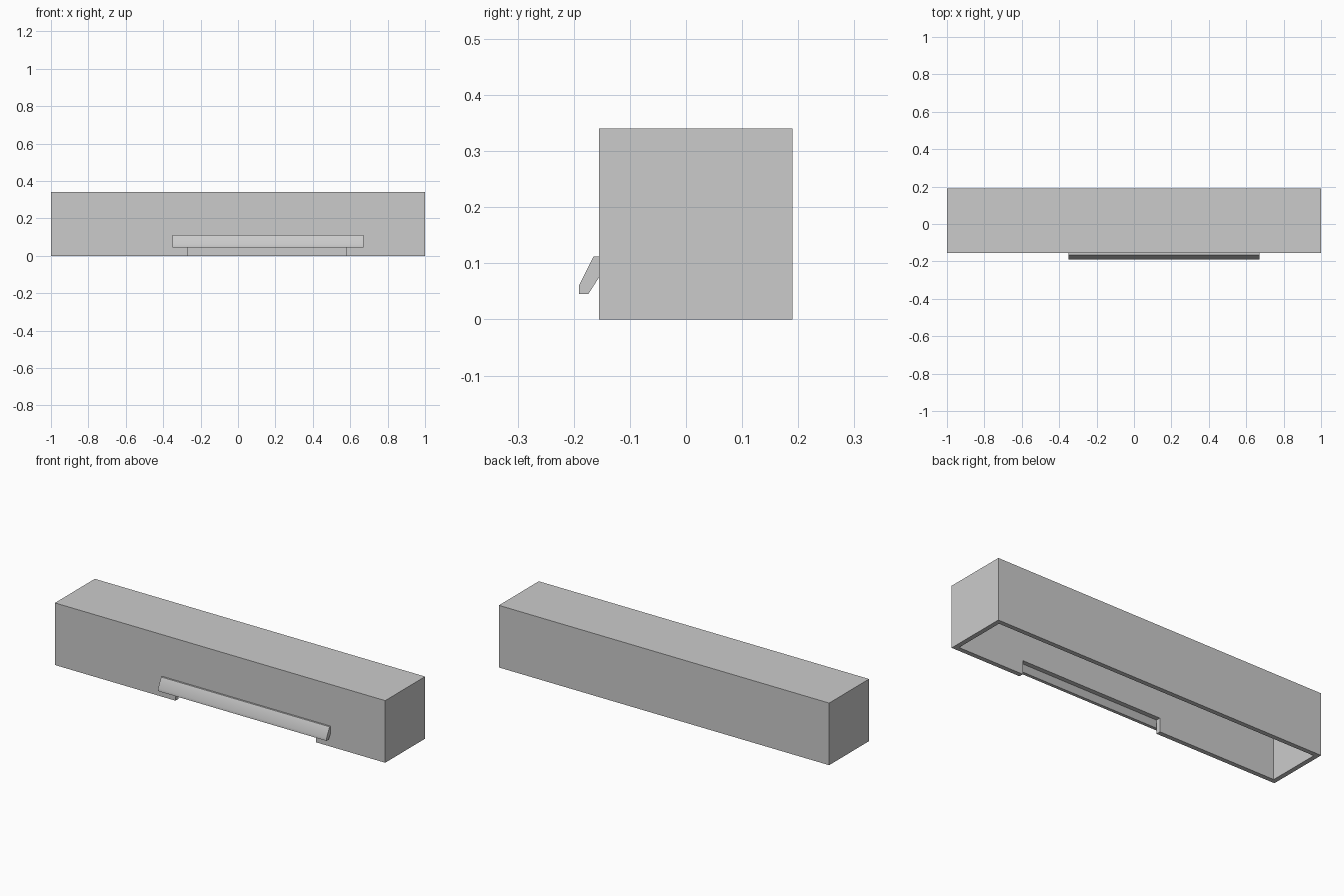
import bpy
import bmesh
import math

cube = bpy.data.objects.get("Cube")
if cube:
    bpy.data.objects.remove(cube, do_unlink=True)

WALL = 0.025
X, FRONT, BACK, TOP = 1.0, -0.155, 0.19, 0.34
NOTCH_TOP = 0.075

grey = bpy.data.materials.new("plain grey")
grey.use_nodes = True
colour = (0.6, 0.6, 0.6, 1)
grey.diffuse_color = colour
grey.node_tree.nodes["Principled BSDF"].inputs["Base Color"].default_value = colour


def prism(name, profile, x0, x1):
    """Extrude a (y, z) profile along x."""
    bm = bmesh.new()
    face = bm.faces.new([bm.verts.new((x0, y, z)) for y, z in profile])
    new = bmesh.ops.extrude_face_region(bm, geom=[face])["geom"]
    verts = [v for v in new if isinstance(v, bmesh.types.BMVert)]
    bmesh.ops.translate(bm, verts=verts, vec=(x1 - x0, 0, 0))
    bmesh.ops.recalc_face_normals(bm, faces=bm.faces)
    mesh = bpy.data.meshes.new(name)
    bm.to_mesh(mesh)
    bm.free()
    mesh.materials.append(grey)
    obj = bpy.data.objects.new(name, mesh)
    bpy.context.collection.objects.link(obj)
    return obj


def box(name, x0, x1, y0, y1, z0, z1):
    return prism(name, [(y0, z0), (y1, z0), (y1, z1), (y0, z1)], x0, x1)


def cut(target, cutter):
    """Subtract the cutter from the target and discard it."""
    mod = target.modifiers.new("cut", 'BOOLEAN')
    mod.operation, mod.solver, mod.object = 'DIFFERENCE', 'EXACT', cutter
    bpy.context.view_layer.objects.active = target
    bpy.ops.object.modifier_apply(modifier=mod.name)
    bpy.data.objects.remove(cutter, do_unlink=True)


# Housing: long shell, open underneath, with a slot in the front wall
housing = box("housing", -X, X, FRONT, BACK, 0, TOP)
cut(housing, box("cavity_cutter", WALL - X, X - WALL,
                 FRONT + WALL, BACK - WALL, -0.1, TOP - WALL))
cut(housing, box("slot_cutter", -0.27, 0.58,
                 FRONT - 0.1, FRONT + 2 * WALL, -0.1, NOTCH_TOP))

# Sloping hood over the slot
hood = prism("slot_hood", [(FRONT, 0.112), (-0.165, 0.112), (-0.191, 0.06),
                           (-0.191, 0.045), (-0.174, 0.045),
                           (FRONT, NOTCH_TOP)], -0.35, 0.67)
bpy.ops.object.select_all(action='DESELECT')
hood.select_set(True)
bpy.context.view_layer.objects.active = hood
bpy.ops.object.shade_smooth_by_angle(angle=math.radians(30))
